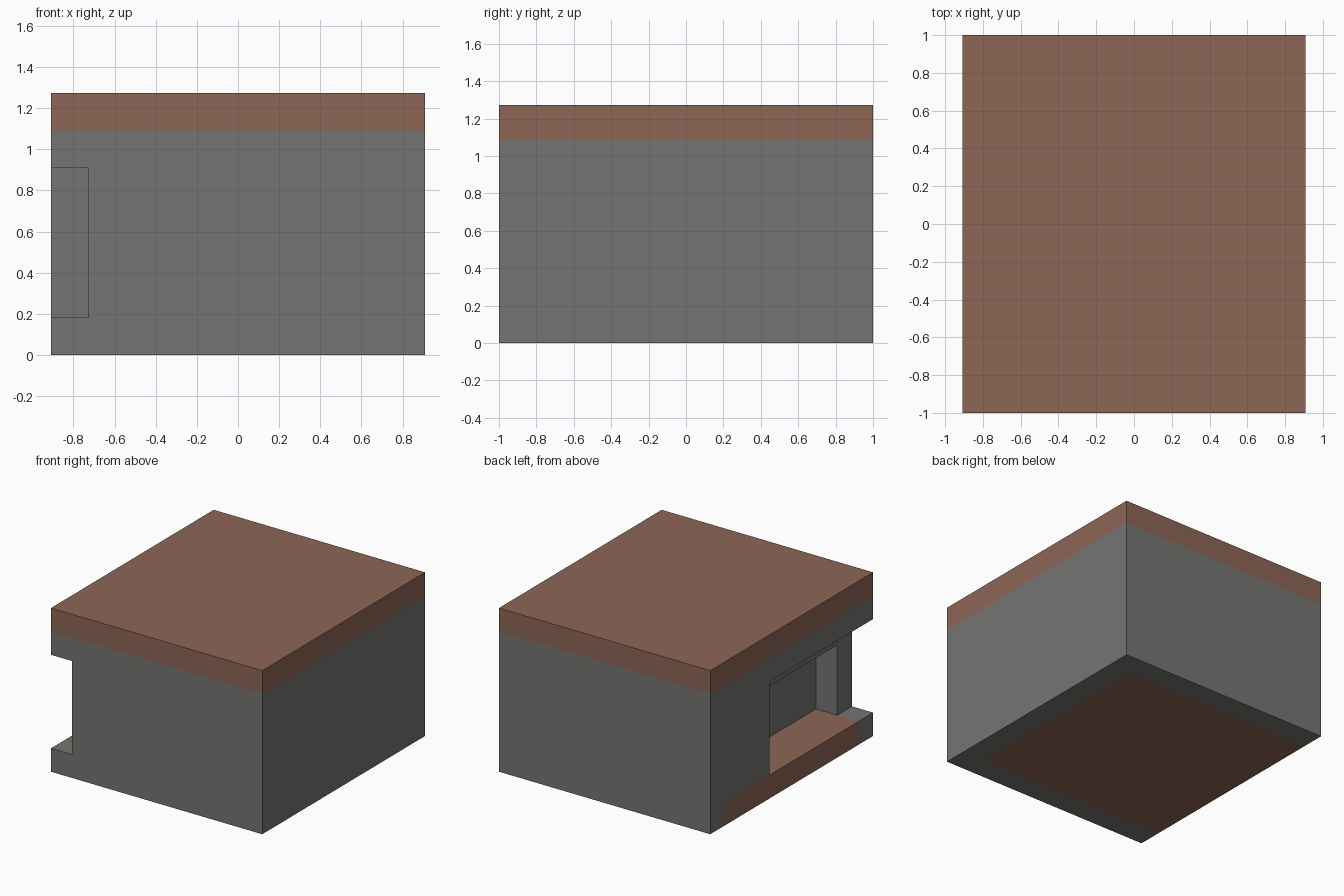
import bpy
import bmesh

cube = bpy.data.objects.get("Cube")
if cube:
    bpy.data.objects.remove(cube, do_unlink=True)

U = 2 / 11           # one building block
W, D = 5, 5.5        # half width and half depth in blocks


def material(name, rgb):
    mat = bpy.data.materials.new(name)
    mat.use_nodes = True
    mat.diffuse_color = (*rgb, 1)
    mat.node_tree.nodes["Principled BSDF"].inputs["Base Color"].default_value = (*rgb, 1)
    return mat


grey = material("stone_grey", (0.178, 0.178, 0.171))
brown = material("wood_brown", (0.266, 0.133, 0.093))


def prism(name, outline, bottom, top, mat):
    """Extrude a counter-clockwise footprint, given in blocks."""
    bm = bmesh.new()
    base = bm.faces.new([bm.verts.new((x * U, y * U, bottom * U)) for x, y in outline])
    walls = bmesh.ops.extrude_face_region(bm, geom=[base], use_keep_orig=True)
    verts = [v for v in walls["geom"] if isinstance(v, bmesh.types.BMVert)]
    bmesh.ops.translate(bm, verts=verts, vec=(0, 0, (top - bottom) * U))
    bmesh.ops.recalc_face_normals(bm, faces=bm.faces)
    mesh = bpy.data.meshes.new(name)
    bm.to_mesh(mesh)
    bm.free()
    mesh.materials.append(mat)
    obj = bpy.data.objects.new(name, mesh)
    bpy.context.collection.objects.link(obj)
    return obj


def rect(x0, x1, y0, y1):
    return [(x0, y0), (x1, y0), (x1, y1), (x0, y1)]


full = rect(-W, W, -D, D)
solid_side = [(W, -D), (W, D), (-W, D), (-W, 1.5), (-4, 1.5)]
recess_front = [(-4, -D)]
window = [(-4, 0.5), (-3, 0.5), (-3, -4.5), (-4, -4.5)]

# Stone footing on three sides, with the floor slab let into it
prism("footing", [(-W, -D), (W, -D), (W, D), (-W, D),
                  (-W, 4.5), (4, 4.5), (4, -4.5), (-W, -4.5)], 0, 1, grey)
prism("floor", rect(-W, 4, -4.5, 4.5), 0, 1, brown)

# Walls with the corner recess and the framed niche inside it
prism("walls", solid_side + window + recess_front, 1, 4, grey)
prism("lintel", solid_side + recess_front, 4, 5, grey)

# Overhanging top course and flat roof
prism("top_course", full, 5, 6, grey)
prism("roof", full, 6, 7, brown)
